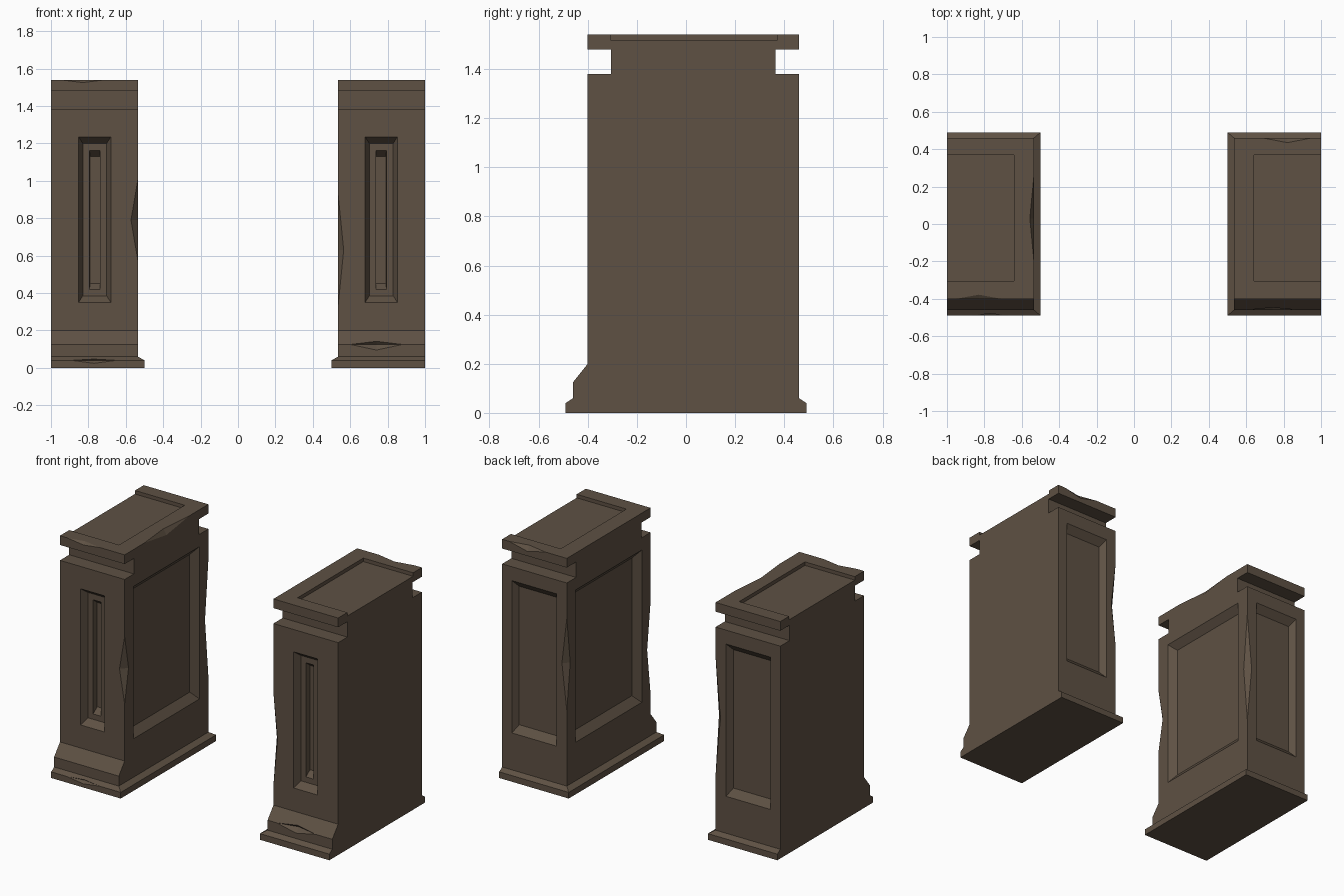
import bpy, bmesh

if "Cube" in bpy.data.objects:
    bpy.data.objects.remove(bpy.data.objects["Cube"])

stone = bpy.data.materials.new("brown stone")
stone.diffuse_color = (0.112, 0.082, 0.057, 1)
stone.use_nodes = True
stone.node_tree.nodes["Principled BSDF"].inputs["Base Color"].default_value = stone.diffuse_color


def make_object(name, bm):
    bmesh.ops.recalc_face_normals(bm, faces=bm.faces)
    me = bpy.data.meshes.new(name)
    bm.to_mesh(me)
    bm.free()
    me.materials.append(stone)
    ob = bpy.data.objects.new(name, me)
    bpy.context.collection.objects.link(ob)
    return ob


def loft(name, rings):
    """Closed solid through equally sized rings of points."""
    bm = bmesh.new()
    rows = [[bm.verts.new(p) for p in r] for r in rings]
    n = len(rows[0])
    for a, b in zip(rows, rows[1:]):
        for i in range(n):
            j = (i + 1) % n
            bm.faces.new((a[i], a[j], b[j], b[i]))
    bm.faces.new(rows[0])
    bm.faces.new(rows[-1])
    return make_object(name, bm)


def rect(u0, u1, v0, v1, place):
    return [place(u, v) for u, v in ((u0, v0), (u1, v0), (u1, v1), (u0, v1))]


def chip(center, radii):
    """Diamond cutter that knocks a flat-faced chip from an edge."""
    bm = bmesh.new()
    for k in range(3):
        for d in (-1, 1):
            p = list(center)
            p[k] += d * radii[k]
            bm.verts.new(p)
    bmesh.ops.convex_hull(bm, input=bm.verts)
    return make_object("chip_cutter", bm)


IN, OUT = 0.535, 1.0
PROFILE = [(-.46, .06), (-.46, .125), (-.40, .20), (-.40, 1.38), (-.305, 1.38),
           (-.305, 1.48), (-.40, 1.48), (-.40, 1.54), (.46, 1.54), (.46, 1.48),
           (.365, 1.48), (.365, 1.38), (.46, 1.38), (.46, .06)]


def body(name, s):
    # moulded side profile extruded across the pillar
    bm = bmesh.new()
    a = [bm.verts.new((s * IN, y, z)) for y, z in PROFILE]
    b = [bm.verts.new((s * OUT, y, z)) for y, z in PROFILE]
    n = len(PROFILE)
    bm.faces.new(a)
    bm.faces.new(b)
    for i in range(n - 1):
        bm.faces.new((a[i], a[i + 1], b[i + 1], b[i]))
    # chamfered plinth grown from the underside
    prev = [a[0], a[-1], b[-1], b[0]]
    for z in (.04, 0):
        ring = [bm.verts.new((s * x, y, z)) for x, y in
                ((.5, -.49), (.5, .49), (OUT, .49), (OUT, -.49))]
        for i in range(4):
            j = (i + 1) % 4
            bm.faces.new((prev[i], prev[j], ring[j], ring[i]))
        prev = ring
    bm.faces.new(prev)
    return make_object(name, bm)


CHIPS = {
    -1: [((.535, -.40, .79), (.037, .04, .22)), ((.535, .46, .80), (.035, .035, .38)),
         ((.83, -.40, 1.54), (.12, .022, .015)), ((.535, .03, 1.54), (.022, .23, .035)),
         ((.77, -.49, .04), (.12, .018, .016))],
    1: [((.535, -.40, .63), (.03, .035, .30)), ((.535, .46, .85), (.035, .035, .30)),
        ((.82, .46, 1.54), (.13, .025, .03)), ((.74, -.46, .125), (.14, .03, .03))],
}

for s, name in ((-1, "left_pillar"), (1, "right_pillar")):
    pillar = body(name, s)

    def front(d):
        return lambda u, v: (s * u, -.40 + d, v)

    def back(d):
        return lambda u, v: (s * u, .46 - d, v)

    def inner(d):
        return lambda u, v: (s * (IN + d), u, v)

    def up(z):
        return lambda u, v: (s * u, v, z)

    cutters = [
        # narrow front panel with a slot in its floor
        loft("front_panel_cutter", [
            rect(.68, .852, .35, 1.235, front(-.03)), rect(.68, .852, .35, 1.235, front(0)),
            rect(.702, .83, .385, 1.20, front(.045)), rect(.737, .793, .42, 1.162, front(.045)),
            rect(.738, .792, .452, 1.13, front(.085))]),
        # wide back panel
        loft("back_panel_cutter", [
            rect(.61, .93, .30, 1.29, back(-.03)), rect(.61, .93, .30, 1.29, back(0)),
            rect(.635, .905, .345, 1.245, back(.04))]),
        # large panel on the passage side
        loft("inner_panel_cutter", [
            rect(-.31, .37, .31, 1.30, inner(-.03)), rect(-.31, .37, .31, 1.30, inner(0)),
            rect(-.265, .325, .36, 1.255, inner(.04))]),
        # shallow tray in the cap, open to the outer side
        loft("top_recess_cutter", [rect(.642, 1.1, -.305, .37, up(1.517)),
                                   rect(.642, 1.1, -.305, .37, up(1.6))]),
    ]
    # worn chips along the edges
    cutters += [chip((s * c[0], c[1], c[2]), r) for c, r in CHIPS[s]]

    for c in cutters:
        c.hide_render = True
        m = pillar.modifiers.new("cut", 'BOOLEAN')
        m.operation = 'DIFFERENCE'
        m.solver = 'EXACT'
        m.object = c
    bpy.context.view_layer.update()
    deps = bpy.context.evaluated_depsgraph_get()
    result = bpy.data.meshes.new_from_object(pillar.evaluated_get(deps))
    pillar.modifiers.clear()
    pillar.data = result
    result.materials.clear()
    result.materials.append(stone)
    for p in result.polygons:
        p.material_index = 0
    for c in cutters:
        bpy.data.objects.remove(c)
